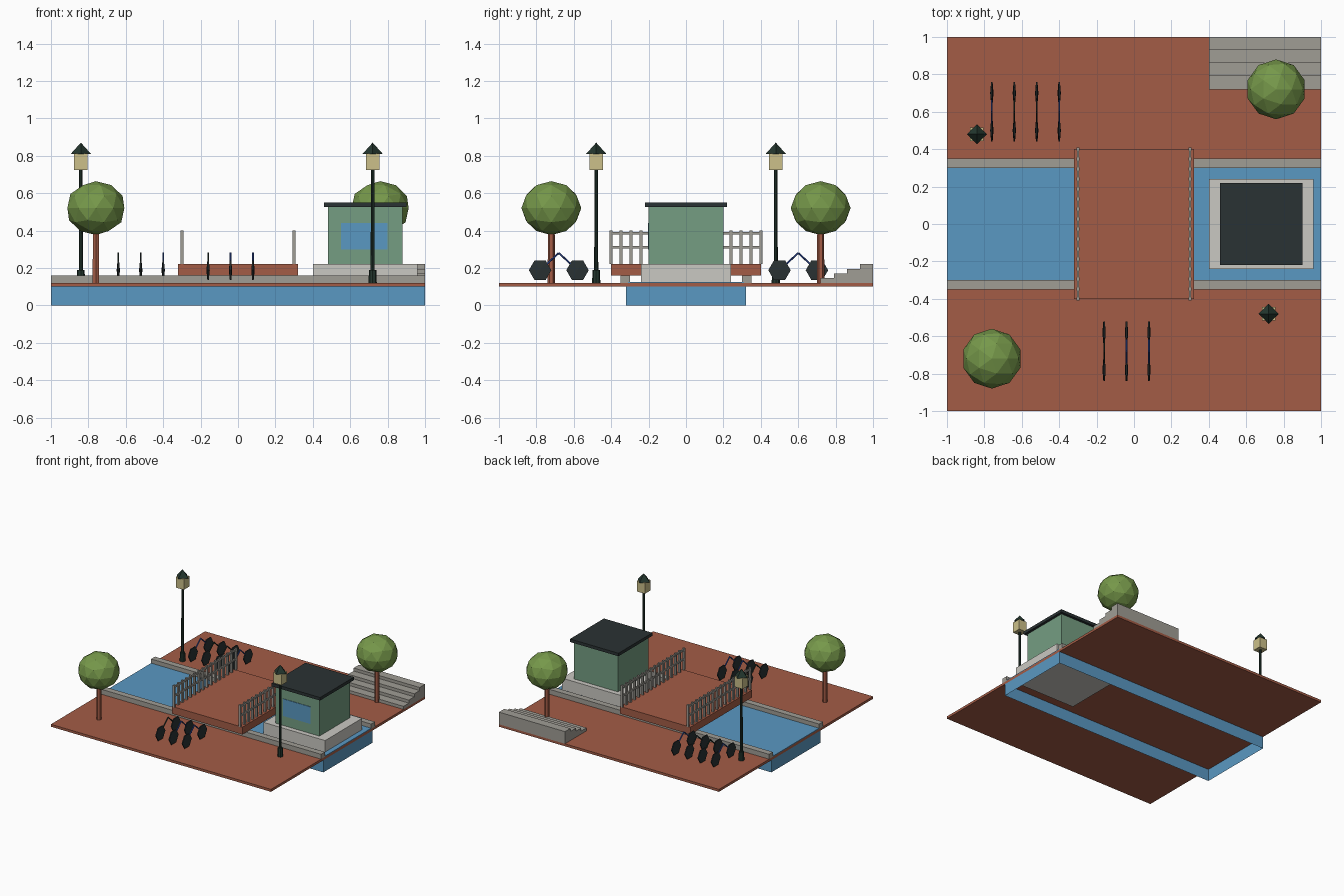
import bpy, bmesh, math
from mathutils import Vector

if "Cube" in bpy.data.objects:
    bpy.data.objects.remove(bpy.data.objects["Cube"])


def mat(name, r, g, b):
    m = bpy.data.materials.new(name)
    lin = [((c / 255 + 0.055) / 1.055) ** 2.4 for c in (r, g, b)]
    m.diffuse_color = (*lin, 1)
    m.use_nodes = True
    m.node_tree.nodes["Principled BSDF"].inputs["Base Color"].default_value = m.diffuse_color
    return m


BRICK = mat("brick red", 163, 92, 70)
WATER = mat("water blue", 90, 152, 194)
STONE = mat("stone grey", 160, 157, 149)
PALE = mat("pale concrete", 202, 200, 194)
DARK = mat("charcoal", 42, 50, 51)
GREEN = mat("sage green", 117, 157, 130)
LEAF = mat("leaf green", 118, 152, 74)
GLOW = mat("lantern cream", 204, 192, 138)
IRON = mat("iron green", 35, 54, 46)
BLUE = mat("frame blue", 45, 75, 160)


def finish(name, bm, material):
    me = bpy.data.meshes.new(name)
    bm.to_mesh(me)
    bm.free()
    me.materials.append(material)
    ob = bpy.data.objects.new(name, me)
    bpy.context.collection.objects.link(ob)
    return ob


def add_box(bm, x0, x1, y0, y1, z0, z1):
    vs = bmesh.ops.create_cube(bm, size=1)["verts"]
    for v in vs:
        v.co = Vector(((x0 + x1) / 2 + v.co.x * (x1 - x0),
                       (y0 + y1) / 2 + v.co.y * (y1 - y0),
                       (z0 + z1) / 2 + v.co.z * (z1 - z0)))


def box(name, material, *dims):
    bm = bmesh.new()
    add_box(bm, *dims)
    return finish(name, bm, material)


def cone(name, material, x, y, z0, z1, r0, r1, sides):
    bm = bmesh.new()
    bmesh.ops.create_cone(bm, cap_ends=True, segments=sides,
                          radius1=r0, radius2=r1, depth=z1 - z0)
    bmesh.ops.translate(bm, verts=bm.verts, vec=(x, y, (z0 + z1) / 2))
    return finish(name, bm, material)


# Ground slab and the canal trough, open underneath
box("ground", BRICK, -1, 1, -1, 1, 0.10, 0.12)
bm = bmesh.new()
add_box(bm, -1, 1, -0.32, 0.32, 0, 0.10)
bm.normal_update()
bmesh.ops.delete(bm, geom=[f for f in bm.faces if abs(f.normal.z) > 0.5], context='FACES_ONLY')
finish("canal_walls", bm, WATER)
box("water_surface", WATER, -1, 1, -0.31, 0.31, 0.12, 0.126)

# Canal curbs and bridge railings, one per side
for s, side in ((-1, "a"), (1, "b")):
    box("curb_" + side, STONE, -1, 1, s * 0.325 - 0.025, s * 0.325 + 0.025, 0.12, 0.16)
    x = s * 0.30
    bm = bmesh.new()
    for i in range(16):
        y = -0.4 + i * 0.8 / 15
        add_box(bm, x - 0.008, x + 0.008, y - 0.008, y + 0.008, 0.22, 0.40)
    for z in (0.31, 0.385):
        add_box(bm, x - 0.006, x + 0.006, -0.4, 0.4, z - 0.007, z + 0.007)
    finish("railing_" + side, bm, STONE)

# Bridge deck
box("bridge_deck", BRICK, -0.32, 0.32, -0.4, 0.4, 0.16, 0.22)

# House on its floating platform
box("platform", PALE, 0.40, 0.96, -0.24, 0.24, 0.09, 0.22)
box("house", GREEN, 0.48, 0.88, -0.2, 0.2, 0.22, 0.53)
box("house_roof", DARK, 0.46, 0.90, -0.22, 0.22, 0.525, 0.55)
box("window", WATER, 0.55, 0.80, -0.204, -0.199, 0.30, 0.44)

# Steps in the back corner, extruded from a stepped profile
profile = [(0.72, 0.12)]
for i in range(4):
    z = 0.145 + 0.025 * i
    profile += [(0.72 + 0.07 * i, z), (0.79 + 0.07 * i, z)]
profile.append((1.0, 0.12))
bm = bmesh.new()
face = bm.faces.new([bm.verts.new((0.4, y, z)) for y, z in profile])
ext = bmesh.ops.extrude_face_region(bm, geom=[face], use_keep_orig=True)["geom"]
bmesh.ops.translate(bm, vec=(0.6, 0, 0),
                    verts=[g for g in ext if isinstance(g, bmesh.types.BMVert)])
bmesh.ops.recalc_face_normals(bm, faces=bm.faces)
finish("steps", bm, STONE)

# Trees
for x, y in ((-0.76, -0.72), (0.76, 0.72)):
    cone("tree_trunk", BRICK, x, y, 0.12, 0.42, 0.02, 0.018, 6)
    bm = bmesh.new()
    bmesh.ops.create_icosphere(bm, subdivisions=2, radius=0.16)
    bmesh.ops.scale(bm, vec=(1, 1, 0.9), verts=bm.verts)
    bmesh.ops.translate(bm, vec=(x, y, 0.52), verts=bm.verts)
    finish("tree_crown", bm, LEAF)

# Street lamps
for x, y in ((-0.84, 0.48), (0.72, -0.48)):
    cone("lamp_base", IRON, x, y, 0.12, 0.19, 0.022, 0.02, 8)
    cone("lamp_pole", IRON, x, y, 0.19, 0.73, 0.011, 0.009, 8)
    box("lamp_lantern", GLOW, x - 0.036, x + 0.036, y - 0.036, y + 0.036, 0.725, 0.812)
    cone("lamp_cap", IRON, x, y, 0.81, 0.87, 0.054, 0.0, 4)


def wheel(x, y, z, r=0.06):
    """Six-sided disc with a slightly raised hub."""
    bm = bmesh.new()
    rims = []
    for dx in (-0.004, 0.004):
        rims.append([bm.verts.new((x + dx, y + r * math.cos(a), z + r * math.sin(a)))
                     for a in (k * math.pi / 3 for k in range(6))])
    hubs = [bm.verts.new((x + dx, y, z)) for dx in (-0.009, 0.009)]
    for k in range(6):
        n = (k + 1) % 6
        bm.faces.new((rims[0][k], rims[0][n], rims[1][n], rims[1][k]))
        for rim, hub in zip(rims, hubs):
            bm.faces.new((rim[k], rim[n], hub))
    bmesh.ops.recalc_face_normals(bm, faces=bm.faces)
    finish("bicycle_wheel", bm, DARK)


def bicycle(x, y, colour):
    z = 0.188
    wheel(x, y - 0.1, z)
    wheel(x, y + 0.1, z)
    # Frame is an inverted V between the hubs
    bm = bmesh.new()
    for s in (-1, 1):
        a, b = Vector((x, y + s * 0.1, z)), Vector((x, y, 0.28))
        d = b - a
        vs = bmesh.ops.create_cone(bm, cap_ends=True, segments=6, radius1=0.005,
                                   radius2=0.005, depth=d.length)["verts"]
        bmesh.ops.rotate(bm, verts=vs, matrix=d.to_track_quat('Z', 'Y').to_matrix())
        bmesh.ops.translate(bm, verts=vs, vec=(a + b) / 2)
    finish("bicycle_frame", bm, colour)


# Parked bicycles
for i, c in enumerate((BLUE, IRON, DARK, BLUE)):
    bicycle(-0.76 + 0.12 * i, 0.60, c)
for i, c in enumerate((IRON, BLUE, BLUE)):
    bicycle(-0.16 + 0.12 * i, -0.68, c)
